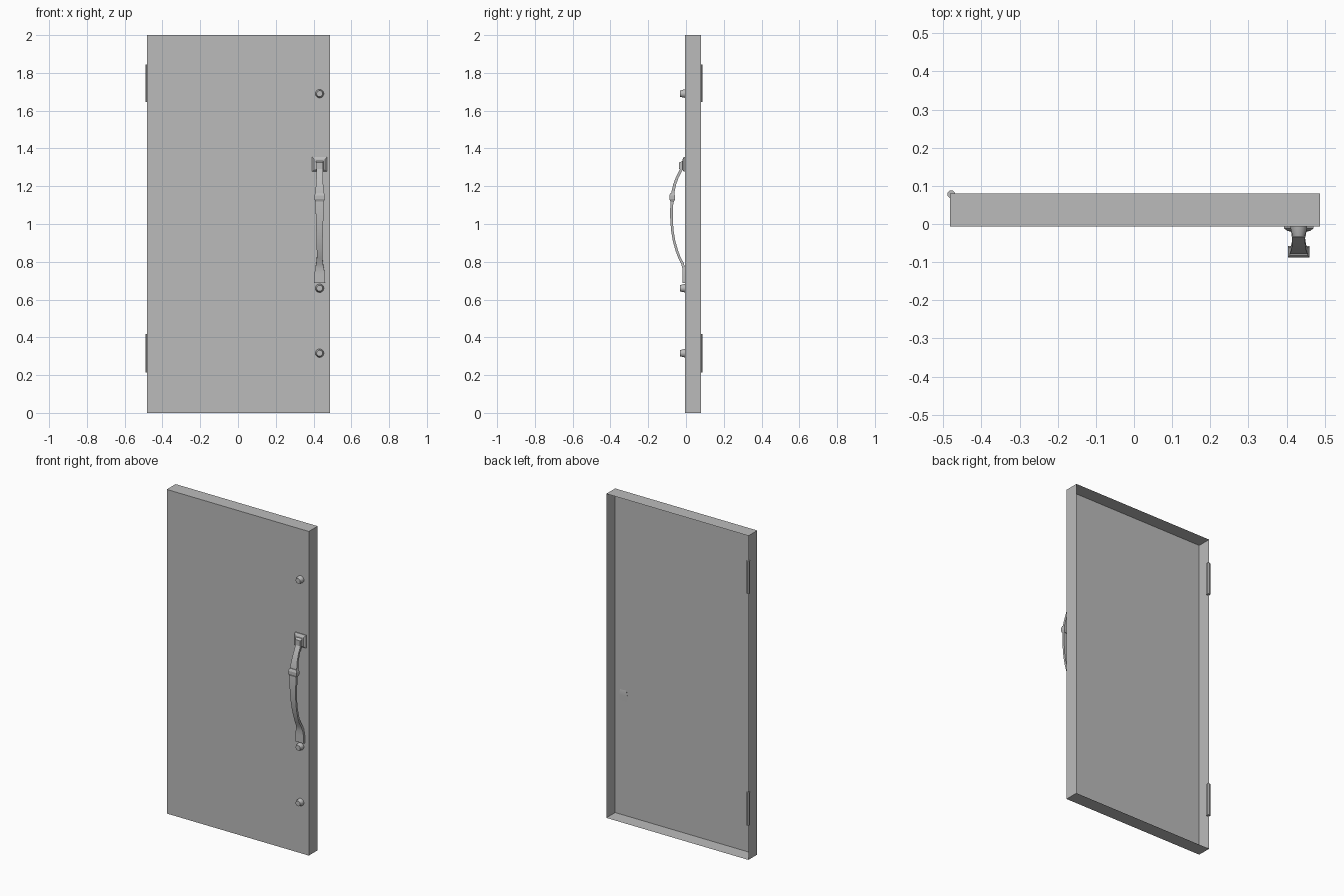
import bpy, bmesh, math
from mathutils import Vector

if "Cube" in bpy.data.objects:
    bpy.data.objects.remove(bpy.data.objects["Cube"])

grey = bpy.data.materials.new("grey")
grey.diffuse_color = (0.5, 0.5, 0.5, 1)
grey.use_nodes = True
grey.node_tree.nodes["Principled BSDF"].inputs["Base Color"].default_value = grey.diffuse_color

HX = 0.432        # x of the handle and bolts
FRONT = -0.006    # y of the door's front face


def finish(name, bm, smooth=False, recalc=True):
    if recalc:
        bmesh.ops.recalc_face_normals(bm, faces=bm.faces)
    me = bpy.data.meshes.new(name)
    bm.to_mesh(me)
    bm.free()
    me.materials.append(grey)
    ob = bpy.data.objects.new(name, me)
    bpy.context.collection.objects.link(ob)
    if smooth:
        bpy.ops.object.select_all(action='DESELECT')
        ob.select_set(True)
        bpy.context.view_layer.objects.active = ob
        bpy.ops.object.shade_smooth_by_angle(angle=math.radians(35))
    return ob


def loft(name, rings, smooth=False):
    """Skin a list of equal-length point rings and cap both ends."""
    bm = bmesh.new()
    vs = [[bm.verts.new(p) for p in ring] for ring in rings]
    n = len(vs[0])
    for a, b in zip(vs, vs[1:]):
        for i in range(n):
            j = (i + 1) % n
            bm.faces.new((a[i], a[j], b[j], b[i]))
    bm.faces.new(vs[0])
    bm.faces.new(vs[-1])
    return finish(name, bm, smooth)


def rect(y, half_w, z0, z1):
    return [(HX - half_w, y, z0), (HX + half_w, y, z0),
            (HX + half_w, y, z1), (HX - half_w, y, z1)]


def circle(x, y, z, r, axis, n):
    pts = []
    for i in range(n):
        t = 2 * math.pi * (i + 0.5) / n
        c, s = r * math.cos(t), r * math.sin(t)
        pts.append((x + c, y, z + s) if axis == 'y' else (x + c, y + s, z))
    return pts


# Door skin: a thin pressed shell, open at the back
bm = bmesh.new()
bmesh.ops.create_cube(bm, size=1)
for v in bm.verts:
    v.co = (0.003 + v.co.x * 0.97, 0.037 + v.co.y * 0.086, 1 + v.co.z * 2)
bmesh.ops.delete(bm, geom=[f for f in bm.faces if f.normal.y > 0.9],
                 context='FACES_ONLY')
finish("door_shell", bm, recalc=False)

# Hinge barrels on the rear left edge
for label, z0, z1 in (("lower", 0.215, 0.418), ("upper", 1.645, 1.845)):
    loft(label + "_hinge", [circle(-0.479, 0.078, z, 0.0108, 'z', 8)
                            for z in (z0, z1)], True)

# Tapered bolts
for label, z in (("lower", 0.316), ("middle", 0.66), ("upper", 1.69)):
    loft(label + "_bolt", [circle(HX, y, z, r, 'y', 16) for y, r in
                           ((FRONT, 0.0225), (-0.016, 0.021),
                            (-0.033, 0.016))], True)

# Handle mounting plate with bevelled rim, and the boss on it
loft("handle_plate", [rect(FRONT, 0.039, 1.277, 1.356),
                      rect(-0.011, 0.039, 1.277, 1.356),
                      rect(-0.019, 0.029, 1.287, 1.342)])
loft("handle_boss", [rect(-0.017, 0.020, 1.286, 1.334),
                     rect(-0.036, 0.018, 1.292, 1.326)])

# Curved grip: z, y, half width, thickness along its centre line
path = [(1.310, -0.013, 0.017, 0.014), (1.285, -0.027, 0.017, 0.014),
        (1.250, -0.045, 0.017, 0.014), (1.210, -0.060, 0.019, 0.015),
        (1.165, -0.070, 0.023, 0.016), (1.115, -0.075, 0.022, 0.016),
        (1.040, -0.077, 0.020, 0.014), (0.970, -0.073, 0.018, 0.013),
        (0.910, -0.063, 0.016, 0.013), (0.860, -0.049, 0.015, 0.013),
        (0.820, -0.034, 0.015, 0.013), (0.790, -0.018, 0.018, 0.014),
        (0.765, -0.012, 0.023, 0.015), (0.735, -0.012, 0.028, 0.013),
        (0.688, -0.012, 0.030, 0.013)]
pts = [Vector((HX, y, z)) for z, y, w, t in path]
rings = []
for i, (z, y, w, t) in enumerate(path):
    d = (pts[min(i + 1, len(pts) - 1)] - pts[max(i - 1, 0)]).normalized()
    n = Vector((0, d.z, -d.y)) * t / 2
    x = Vector((w, 0, 0))
    c = pts[i]
    rings.append([c + n - x, c + n + x, c - n + x, c - n - x])
loft("handle_grip", rings, True)

# Raised collar around the grip
collar = []
for z, w, t in ((1.165, 0.023, 0.009), (1.150, 0.028, 0.015),
                (1.132, 0.028, 0.015), (1.117, 0.022, 0.009)):
    collar.append([(HX - w, -0.073 - t, z), (HX + w, -0.073 - t, z),
                   (HX + w, -0.073 + t, z), (HX - w, -0.073 + t, z)])
loft("handle_collar", collar)
